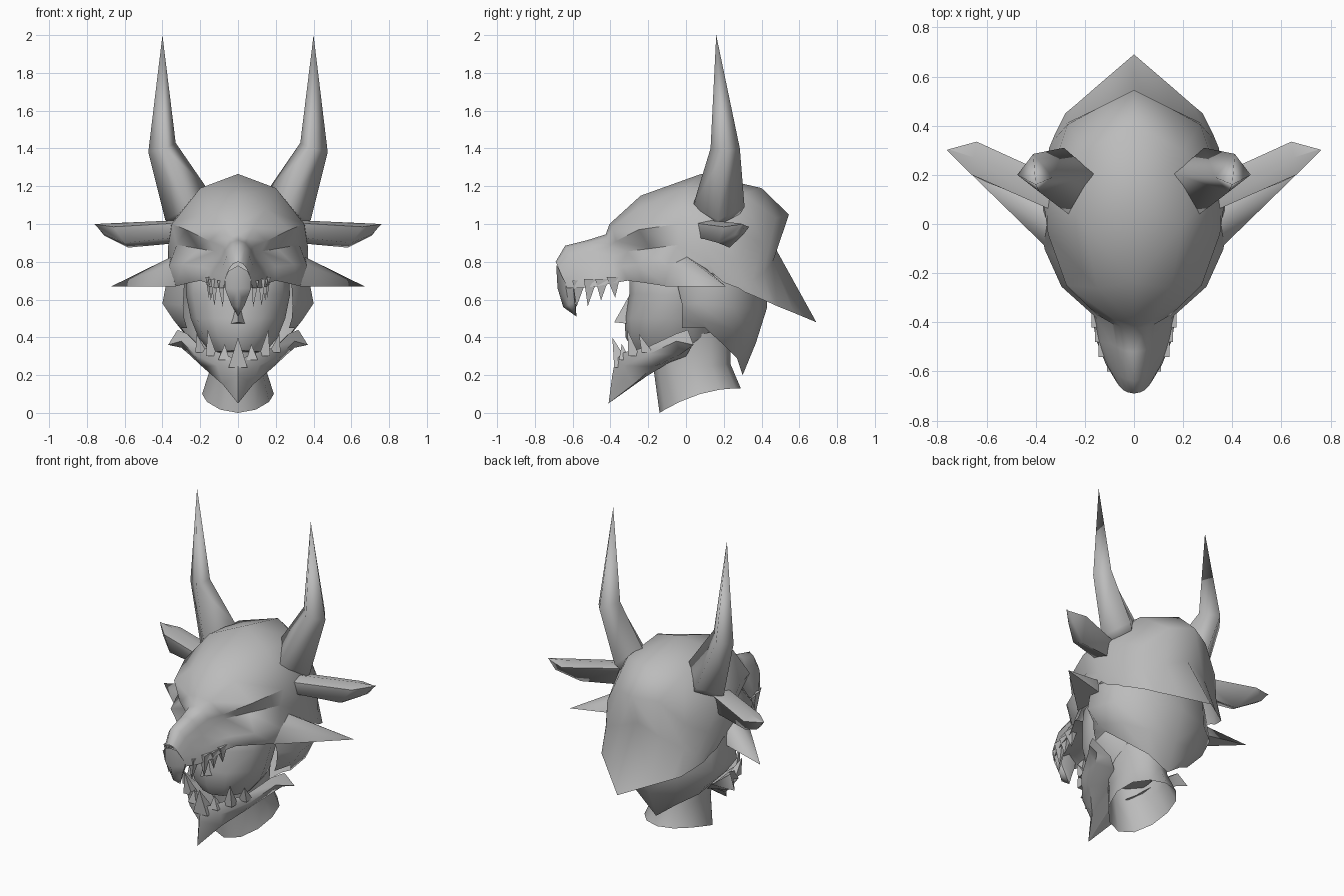
import bpy
import bmesh
import math
from mathutils import Vector

cube = bpy.data.objects.get("Cube")
if cube:
    bpy.data.objects.remove(cube, do_unlink=True)

grey = bpy.data.materials.new("bone grey")
grey.use_nodes = True
GREY = (0.5, 0.5, 0.5, 1)
grey.diffuse_color = GREY
grey.node_tree.nodes["Principled BSDF"].inputs["Base Color"].default_value = GREY
grey.node_tree.nodes["Principled BSDF"].inputs["Roughness"].default_value = 0.8


def loft(name, rows, ring=False, tip=None, cap=False, mirror=True, angle=50):
    """Skin rows of points; optional closed rings, end point, end caps, x mirror."""
    bm = bmesh.new()
    grid = [[bm.verts.new(p) for p in row] for row in rows]
    n = len(rows[0])
    for a, b in zip(grid, grid[1:]):
        for i in range(n if ring else n - 1):
            j = (i + 1) % n
            bm.faces.new((a[i], a[j], b[j], b[i]))
    if tip:
        t = bm.verts.new(tip)
        for i in range(n if ring else n - 1):
            bm.faces.new((grid[-1][i], grid[-1][(i + 1) % n], t))
    if cap:
        bm.faces.new(grid[0])
        if not tip:
            bm.faces.new(grid[-1])
    bmesh.ops.remove_doubles(bm, verts=bm.verts, dist=0.0005)
    bmesh.ops.recalc_face_normals(bm, faces=bm.faces)
    me = bpy.data.meshes.new(name)
    bm.to_mesh(me)
    bm.free()
    me.materials.append(grey)
    me.shade_smooth()
    me.set_sharp_from_angle(angle=math.radians(angle))
    ob = bpy.data.objects.new(name, me)
    bpy.context.collection.objects.link(ob)
    if mirror:
        mod = ob.modifiers.new("mirror", 'MIRROR')
        mod.use_clip = True
        mod.merge_threshold = 0.002


def oval(w, front, back, bow=0, n=12):
    """Ring of half width w between front and back (y, z); bow lifts the sides."""
    pts = []
    for i in range(n):
        a = 2 * math.pi * i / n
        t = 0.5 - 0.5 * math.cos(a)
        pts.append((w * math.sin(a),
                    front[0] + (back[0] - front[0]) * t,
                    front[1] + (back[1] - front[1]) * t + bow * math.sin(a) ** 2))
    return pts


def tooth(name, base, tip, rx, ry, mirror=True):
    """Slim four-sided spike, rx and ry half wide at the base."""
    b = Vector(base)
    ring = [b + Vector((rx * dx, ry * dy, 0))
            for dx, dy in ((-1, -1), (1, -1), (1, 1), (-1, 1))]
    loft(name, [ring], ring=True, tip=tip, cap=True, mirror=mirror)


# Upper skull in one skin: ridge, upper, brow, socket, cheekbone, lower edge
face_rows = [
    [(0, -.69, .80), (.025, -.685, .79), (.045, -.675, .765),
     (.06, -.66, .73), (.07, -.645, .70), (.075, -.63, .66)],
    [(0, -.64, .885), (.035, -.63, .87), (.06, -.615, .83),
     (.08, -.60, .78), (.10, -.59, .73), (.115, -.57, .66)],
    [(0, -.52, .915), (.04, -.515, .90), (.07, -.50, .86),
     (.09, -.49, .81), (.13, -.48, .75), (.155, -.47, .67)],
    [(0, -.425, .945), (.05, -.42, .925), (.08, -.41, .88),
     (.095, -.385, .83), (.15, -.385, .76), (.17, -.37, .69)],
    [(0, -.405, 1.0), (.08, -.39, .98), (.15, -.37, .91),
     (.125, -.31, .855), (.20, -.34, .775), (.20, -.31, .70)],
]
dome_rows = [
    [(0, -.24, 1.15), (.15, -.26, 1.08), (.275, -.25, .97),
     (.21, -.19, .87), (.295, -.255, .785), (.25, -.23, .69)],
    [(0, .08, 1.265), (.20, .0, 1.19), (.35, -.04, 1.0),
     (.325, -.04, .89), (.365, -.10, .78), (.33, -.10, .67)],
    [(0, .40, 1.19), (.20, .30, 1.16), (.355, .15, 1.0),
     (.37, .10, .88), (.37, .12, .80), (.365, .14, .74)],
    [(0, .545, 1.05), (.14, .475, 1.03), (.27, .405, .90),
     (.34, .27, .81), (.36, .22, .75), (.36, .20, .69)],
    [(0, .48, .86), (.14, .46, .80), (.275, .41, .74),
     (.32, .35, .70), (.345, .31, .68), (.35, .28, .66)],
    [(0, .69, .48), (.14, .57, .53), (.24, .483, .565),
     (.28, .45, .58), (.32, .37, .615), (.345, .31, .64)],
]
loft("upper_skull", face_rows + dome_rows, angle=65)

# Roof of the mouth inside the lip line
loft("palate", [[row[-1], (0, row[-1][1] + .01, row[-1][2] + .05)]
                for row in face_rows + dome_rows[:1]])

# Hooked beak at the snout tip
loft("beak", [
    [(0, -.687, .78), (.07, -.635, .74), (.06, -.59, .73), (0, -.58, .73)],
    [(0, -.68, .66), (.07, -.635, .66), (.055, -.595, .65), (0, -.585, .65)],
    [(0, -.65, .56), (.035, -.62, .57), (.03, -.59, .59), (0, -.585, .60)],
], tip=(0, -.58, .51), angle=60)

# Cheek spikes
loft("cheek_spikes",
     [[(.345, .0, .83), (.362, -.09, .78), (.33, -.11, .67), (.30, .10, .68), (.34, .10, .77)]],
     ring=True, tip=(.67, .21, .67), cap=True, angle=75)

# Upper and lower teeth
for i, (base, tip) in enumerate([
        ((.09, -.565, .70), (.08, -.58, .56)),
        ((.125, -.505, .71), (.125, -.52, .565)),
        ((.138, -.445, .71), (.145, -.45, .595)),
        ((.152, -.385, .72), (.155, -.375, .61))]):
    tooth(f"upper_teeth_{i + 1}", base, tip, .02, .036)
for i, (base, tip) in enumerate([
        ((.075, -.325, .28), (.07, -.34, .365)),
        ((.14, -.275, .30), (.16, -.31, .44)),
        ((.195, -.205, .32), (.22, -.25, .42))]):
    tooth(f"lower_teeth_{i + 1}", base, tip, .03, .03)
tooth("front_fang", (0, -.335, .24), (0, -.39, .40), .05, .045, mirror=False)

# Lower jaw with a pointed chin and swept jaw corners
loft("lower_jaw", [
    [(0, -.375, .28), (0, -.39, .20), (0, -.41, .05), (0, -.20, .20)],
    [(.10, -.33, .32), (.11, -.33, .25), (.08, -.28, .15), (.06, -.15, .24)],
    [(.20, -.20, .35), (.23, -.20, .31), (.19, -.17, .245), (.10, -.10, .26)],
    [(.27, -.05, .42), (.30, -.05, .38), (.26, -.03, .31), (.15, .0, .30)],
    [(.32, .01, .44), (.37, .04, .36), (.30, .02, .345), (.20, .03, .35)],
], ring=True, cap=True, angle=60)

# Rounded face inside the open mouth, with a small wedge nose
loft("inner_head", [
    oval(.14, (-.28, .33), (.10, .30)),
    oval(.21, (-.32, .40), (.16, .40)),
    oval(.25, (-.325, .50), (.16, .50)),
    oval(.275, (-.30, .63), (.18, .62)),
    oval(.27, (-.30, .72), (.20, .76)),
    oval(.20, (-.18, .82), (.20, .88)),
], ring=True, cap=True, mirror=False)
loft("nose", [[(0, -.29, .64), (.05, -.29, .47), (-.05, -.29, .47)]],
     ring=True, tip=(0, -.38, .48), cap=True, mirror=False)

# Hood around the sides, dropping to a point at the nape
loft("hood", [
    [(.28, -.06, .74), (.29, -.02, .57), (.285, -.02, .50), (.27, -.02, .45)],
    [(.37, .06, .74), (.40, .06, .58), (.34, .08, .49), (.30, .10, .45)],
    [(.34, .24, .72), (.36, .25, .56), (.30, .25, .44), (.23, .20, .36)],
    [(.20, .38, .70), (.20, .385, .55), (.17, .34, .40), (.12, .27, .29)],
    [(0, .42, .68), (0, .43, .56), (0, .37, .37), (0, .30, .20)],
], angle=60)

# Neck flaring to a slanted open cut
loft("neck", [
    oval(.19, (-.14, .0), (.29, .13), bow=.035),
    oval(.145, (-.17, .22), (.235, .26)),
    oval(.16, (-.20, .36), (.24, .45)),
], ring=True, mirror=False, angle=60)

# Tall bent horns
loft("horns", [
    [(.15, .19, 1.10), (.22, .08, 1.03), (.31, .17, .97), (.24, .27, 1.03)],
    [(.165, .205, 1.19), (.26, .035, 1.09), (.385, .17, 1.02), (.285, .31, 1.09)],
    [(.33, .19, 1.43), (.385, .13, 1.40), (.475, .20, 1.38), (.41, .285, 1.40)],
], ring=True, tip=(.40, .16, 2.0), cap=True, angle=180)

# Swept ears
loft("ears", [
    [(.32, .05, 1.005), (.31, .12, 1.02), (.30, .18, 1.01), (.31, .17, .90), (.32, .06, .93)],
    [(.66, .20, .985), (.65, .27, 1.005), (.64, .335, .985), (.58, .23, .875), (.60, .17, .90)],
    [(.76, .30, 1.0), (.757, .303, 1.0), (.75, .305, .995), (.71, .30, .94), (.71, .26, .945)],
], ring=True, cap=True, angle=75)
